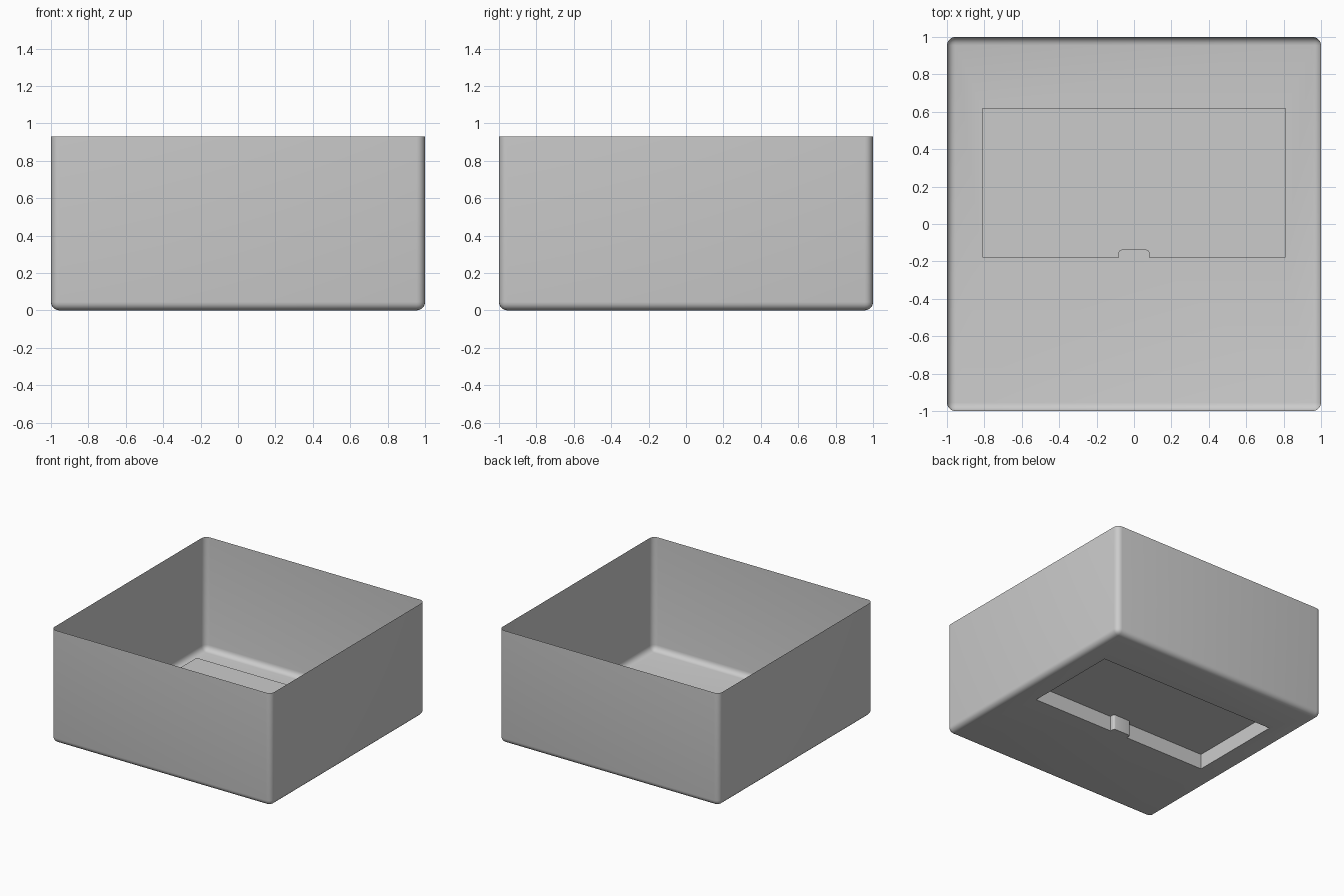
import bpy, bmesh, math

if "Cube" in bpy.data.objects:
    bpy.data.objects.remove(bpy.data.objects["Cube"])

H = 0.93        # wall height
R = 0.045       # edge rounding
STEP = 0.125    # recess depth in the floor

bm = bmesh.new()

# Open-topped shell with rounded corners and bottom edge
bmesh.ops.create_cube(bm, size=2)
for v in bm.verts:
    v.co.z = (v.co.z + 1) / 2 * H
bmesh.ops.delete(bm, geom=[f for f in bm.faces if f.normal.z > 0.9], context='FACES')
rounded = [e for e in bm.edges if not e.is_boundary]
bmesh.ops.bevel(bm, geom=rounded, offset=R, segments=5, profile=0.5, affect='EDGES')

# Floor boundary, left open for the recess
floor = max((f for f in bm.faces if abs(f.normal.z) > 0.99), key=lambda f: f.calc_area())
rim = list(floor.edges)
bmesh.ops.delete(bm, geom=[floor], context='FACES_ONLY')

# Recess outline with the small rounded tab on its front side
r = 0.015
outline = [(-0.81, 0.62), (-0.81, -0.18), (-0.08, -0.18)]
for cx, a0 in ((-0.08 + r, 180), (0.08 - r, 90)):
    for i in range(5):
        a = math.radians(a0 - i * 22.5)
        outline.append((cx + r * math.cos(a), -0.14 - r + r * math.sin(a)))
outline += [(0.08, -0.18), (0.81, -0.18), (0.81, 0.62)]
n = len(outline)
low = [bm.verts.new((x, y, 0)) for x, y in outline]
high = [bm.verts.new((x, y, STEP)) for x, y in outline]
edges = [bm.edges.new((low[i], low[(i + 1) % n])) for i in range(n)]

# Floor around the recess, recess walls and recess ceiling
bmesh.ops.triangle_fill(bm, edges=rim + edges, use_beauty=True, normal=(0, 0, -1))
for i in range(n):
    j = (i + 1) % n
    bm.faces.new((low[i], low[j], high[j], high[i]))
bm.faces.new(high)
bmesh.ops.recalc_face_normals(bm, faces=bm.faces)
if sum(f.normal.z * f.calc_area() for f in bm.faces) > 0:
    bmesh.ops.reverse_faces(bm, faces=bm.faces)

mesh = bpy.data.meshes.new("open_box")
bm.to_mesh(mesh)
bm.free()
box = bpy.data.objects.new("open_box", mesh)
bpy.context.collection.objects.link(box)
bpy.context.view_layer.objects.active = box
box.select_set(True)
bpy.ops.object.shade_smooth_by_angle(angle=math.radians(35))
